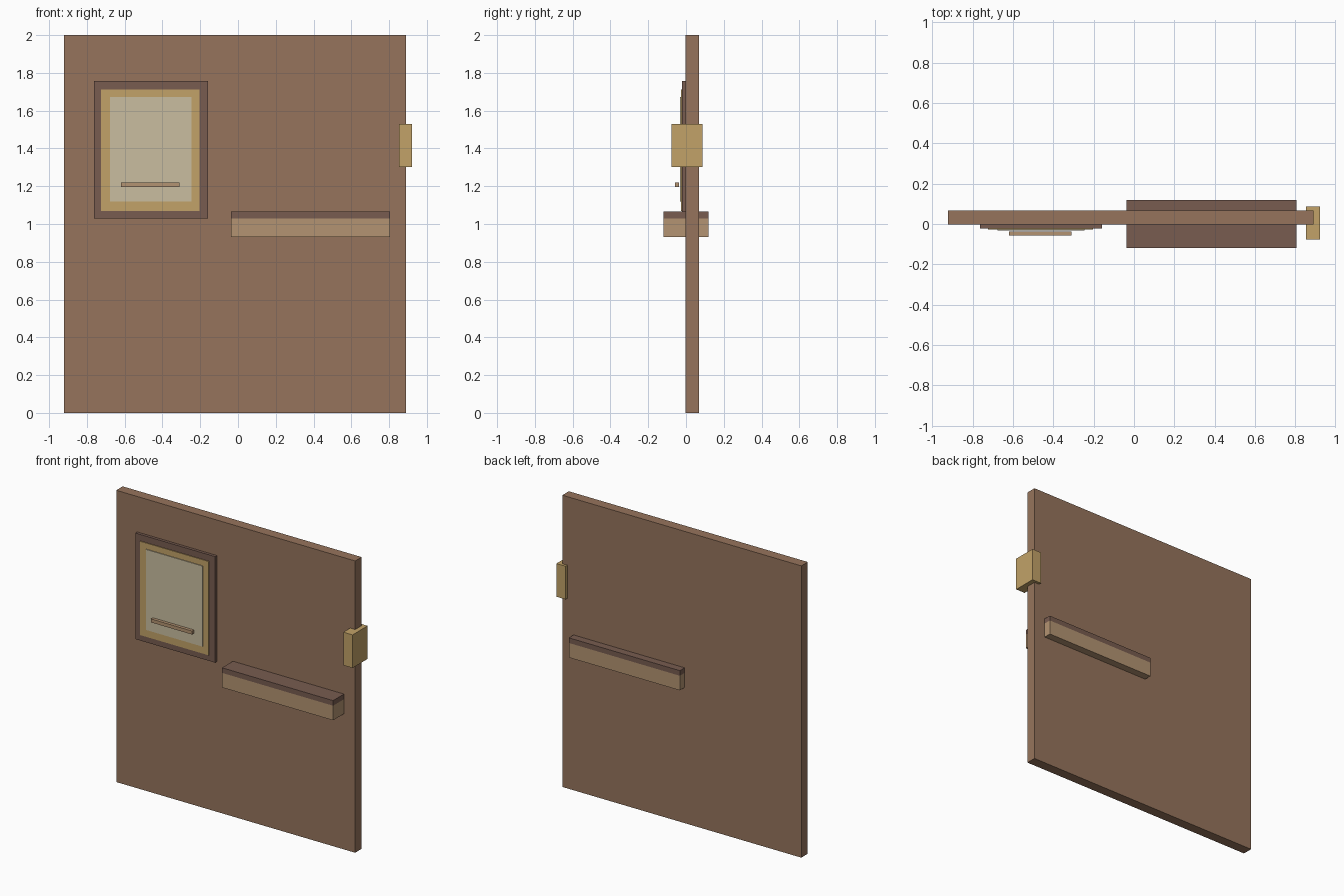
import bpy

default = bpy.data.objects.get("Cube")
if default:
    bpy.data.objects.remove(default, do_unlink=True)


def srgb(*rgb):
    return [((c / 255 + 0.055) / 1.055) ** 2.4 for c in rgb] + [1.0]


def material(name, colour):
    mat = bpy.data.materials.new(name)
    mat.use_nodes = True
    mat.diffuse_color = colour
    mat.node_tree.nodes["Principled BSDF"].inputs["Base Color"].default_value = colour
    return mat


plaster = material("brown plaster", srgb(150, 116, 92))
dark_wood = material("dark wood", srgb(120, 92, 80))
light_wood = material("light wood", srgb(180, 148, 114))
brass = material("brass", srgb(194, 162, 104))
parchment = material("parchment", srgb(202, 190, 160))


def box(name, mat, x, y, z):
    """Box spanning the given (low, high) range on each axis."""
    spans = (x, y, z)
    bpy.ops.mesh.primitive_cube_add(size=1, location=[sum(s) / 2 for s in spans])
    obj = bpy.context.object
    obj.name = name
    obj.scale = [s[1] - s[0] for s in spans]
    bpy.ops.object.transform_apply(location=False, rotation=False, scale=True)
    obj.data.materials.append(mat)
    return obj


# Wall panel
box("wall_panel", plaster, (-0.922, 0.89), (-0.002, 0.068), (0, 2))

# Counter running through the wall, with a dark top
counter_x, counter_y = (-0.037, 0.805), (-0.12, 0.12)
box("counter_body", light_wood, counter_x, counter_y, (0.93, 1.03))
box("counter_top", dark_wood, counter_x, counter_y, (1.03, 1.065))

# Notice board built from stacked plates
box("board_frame", dark_wood, (-0.763, -0.158), (-0.022, -0.002), (1.03, 1.757))
box("board_border", brass, (-0.725, -0.203), (-0.027, -0.022), (1.07, 1.713))
box("board_sheet", parchment, (-0.677, -0.245), (-0.032, -0.027), (1.12, 1.672))
box("board_rail", light_wood, (-0.62, -0.31), (-0.057, -0.036), (1.196, 1.22))

# Bracket wrapped round the wall edge
box("edge_bracket", brass, (0.852, 0.922), (-0.076, 0.087), (1.303, 1.53))
